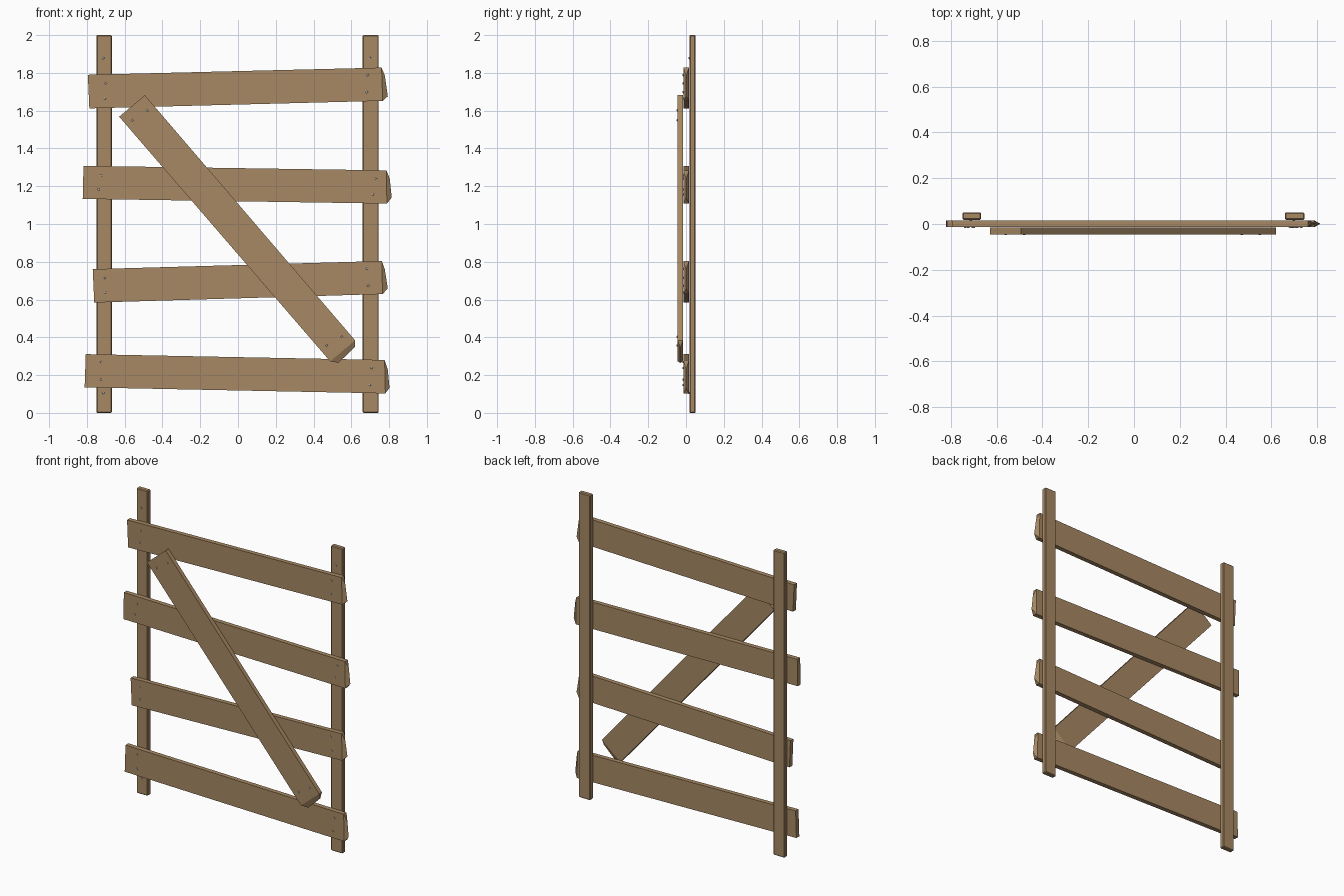
import bpy, bmesh, math
from mathutils import Matrix

if "Cube" in bpy.data.objects:
    bpy.data.objects.remove(bpy.data.objects["Cube"])


def material(name, rgb):
    m = bpy.data.materials.new(name)
    m.diffuse_color = (*rgb, 1)
    m.use_nodes = True
    m.node_tree.nodes["Principled BSDF"].inputs["Base Color"].default_value = m.diffuse_color
    return m


WOOD = material("tan wood", (0.39, 0.25, 0.127))
STEEL = material("nail steel", (0.46, 0.47, 0.48))


def add_object(name, bm, mat):
    bmesh.ops.recalc_face_normals(bm, faces=bm.faces)
    mesh = bpy.data.meshes.new(name)
    bm.to_mesh(mesh)
    bm.free()
    mesh.materials.append(mat)
    ob = bpy.data.objects.new(name, mesh)
    bpy.context.collection.objects.link(ob)
    return ob


def post(name, x0, x1):
    """Upright with slightly eased edges."""
    bm = bmesh.new()
    bmesh.ops.create_cube(bm, size=1)
    bmesh.ops.scale(bm, vec=(x1 - x0, 0.033, 2), verts=bm.verts)
    bmesh.ops.translate(bm, vec=((x0 + x1) / 2, 0.0345, 1), verts=bm.verts)
    bmesh.ops.bevel(bm, geom=bm.edges[:], offset=0.005, segments=1, affect='EDGES')
    add_object(name, bm, WOOD)


def plank(name, outline, ridge, y0, y1):
    """Board from four (x, z) corners: start top/bottom, end bottom/top.
    The end is split to a ridge (bottom, top) at mid thickness."""
    bm = bmesh.new()
    f = [bm.verts.new((x, y0, z)) for x, z in outline]
    b = [bm.verts.new((x, y1, z)) for x, z in outline]
    rb, rt = [bm.verts.new((x, (y0 + y1) / 2, z)) for x, z in ridge]
    for face in (f, b, (f[0], f[1], b[1], b[0]), (f[1], f[2], b[2], b[1]),
                 (f[3], f[0], b[0], b[3]), (f[2], f[3], rt, rb),
                 (b[2], b[3], rt, rb), (f[2], b[2], rb), (f[3], b[3], rt)):
        bm.faces.new(face)
    add_object(name, bm, WOOD)


def nails(name, points, surface):
    """Nail heads standing just proud of a front surface."""
    bm = bmesh.new()
    for x, z in points:
        bmesh.ops.create_cone(
            bm, cap_ends=True, segments=8, radius1=0.007, radius2=0.005, depth=0.008,
            matrix=Matrix.Translation((x, surface, z)) @ Matrix.Rotation(math.pi / 2, 4, 'X'))
    add_object(name, bm, STEEL)


# Uprights
post("left_post", -0.75, -0.668)
post("right_post", 0.66, 0.745)

# Crooked cross rails
RAILS = [
    ("top_rail", [(-0.795, 1.79), (-0.787, 1.612), (0.766, 1.652), (0.760, 1.828)],
     [(0.793, 1.676), (0.777, 1.787)]),
    ("upper_rail", [(-0.818, 1.308), (-0.822, 1.133), (0.788, 1.108), (0.786, 1.284)],
     [(0.814, 1.140), (0.803, 1.241)]),
    ("lower_rail", [(-0.769, 0.761), (-0.761, 0.584), (0.765, 0.629), (0.761, 0.804)],
     [(0.793, 0.658), (0.777, 0.761)]),
    ("bottom_rail", [(-0.806, 0.311), (-0.812, 0.135), (0.780, 0.103), (0.776, 0.280)],
     [(0.802, 0.133), (0.793, 0.230)]),
]
for name, outline, ridge in RAILS:
    plank(name, outline, ridge, -0.014, 0.016)

# Diagonal brace
plank("diagonal_brace", [(-0.493, 1.682), (-0.629, 1.568), (0.488, 0.273), (0.620, 0.384)],
      [(0.532, 0.265), (0.618, 0.348)], -0.045, -0.016)

# Nail heads
nails("rail_nails", [
    (-0.70, 1.745), (-0.705, 1.665), (0.687, 1.788), (0.682, 1.698),
    (-0.725, 1.257), (-0.738, 1.183), (0.73, 1.241), (0.714, 1.157),
    (-0.704, 0.715), (-0.704, 0.637), (0.682, 0.763), (0.689, 0.673),
    (-0.725, 0.270), (-0.725, 0.176), (0.708, 0.238), (0.698, 0.148)], -0.014)
nails("brace_nails", [(-0.480, 1.602), (-0.560, 1.549), (0.549, 0.403), (0.470, 0.356)], -0.045)
nails("post_nails", [(-0.713, 1.878), (0.698, 1.878), (-0.713, 0.106)], 0.018)
